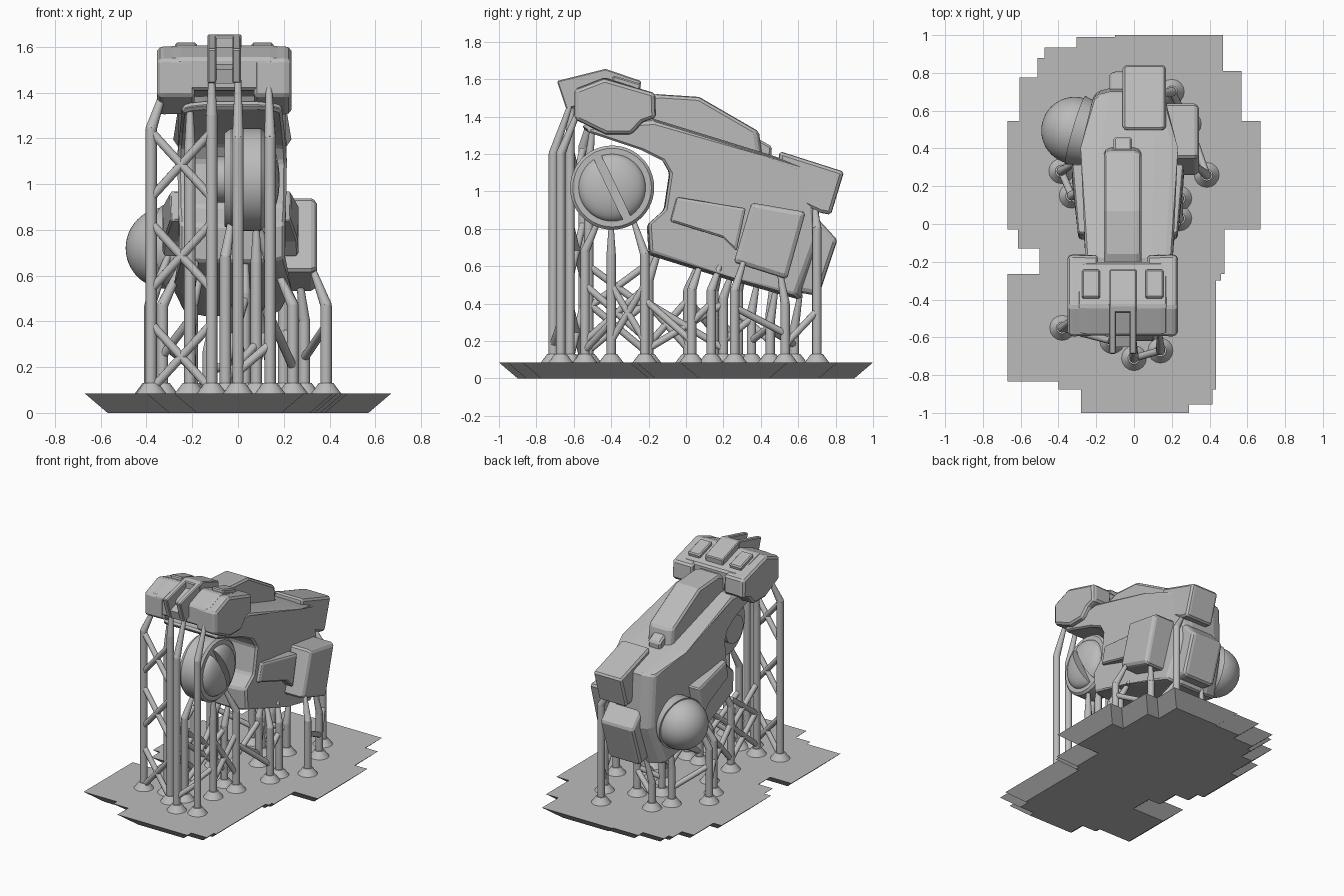
import bpy, bmesh, math
from mathutils import Vector, Matrix

cube = bpy.data.objects.get("Cube")
if cube:
    bpy.data.objects.remove(cube)

grey = bpy.data.materials.new("plain_grey")
grey.use_nodes = True
COL = (0.5, 0.5, 0.5, 1)
grey.diffuse_color = COL
grey.node_tree.nodes["Principled BSDF"].inputs["Base Color"].default_value = COL


def finish(name, bm, bevel=0, smooth=False):
    bmesh.ops.recalc_face_normals(bm, faces=bm.faces)
    me = bpy.data.meshes.new(name)
    bm.to_mesh(me)
    bm.free()
    me.materials.append(grey)
    ob = bpy.data.objects.new(name, me)
    bpy.context.collection.objects.link(ob)
    if bevel:
        mod = ob.modifiers.new("bevel", "BEVEL")
        mod.width, mod.segments, mod.limit_method = bevel, 1, "ANGLE"
    if smooth:
        bpy.ops.object.select_all(action="DESELECT")
        ob.select_set(True)
        bpy.context.view_layer.objects.active = ob
        bpy.ops.object.shade_smooth_by_angle(angle=math.radians(40))
    return ob


def loft(bm, rings):
    """Skin a list of equal rings and cap both ends."""
    rows = [[bm.verts.new(p) for p in r] for r in rings]
    n = len(rows[0])
    for a, b in zip(rows, rows[1:]):
        for i in range(n):
            bm.faces.new((a[i], a[(i + 1) % n], b[(i + 1) % n], b[i]))
    bm.faces.new(rows[0])
    bm.faces.new(rows[-1][::-1])


def plan_width(y, table):
    """Width factor at y, read between (y, factor) pairs."""
    for (y0, f0), (y1, f1) in zip(table, table[1:]):
        if y <= y1:
            return f0 + (f1 - f0) * max(0, y - y0) / (y1 - y0)
    return table[-1][1]


def side_part(name, profile, layers, bevel=0.012, taper=((-1, 1), (1, 1)), mid=-.03):
    """Side profile (y, z) carried across layers of (x, scale), narrowed in plan."""
    cy = sum(p[0] for p in profile) / len(profile)
    cz = sum(p[1] for p in profile) / len(profile)
    bm = bmesh.new()
    loft(bm, [[(mid + (x - mid) * plan_width(y, taper), cy + (y - cy) * s, cz + (z - cz) * s)
               for y, z in profile] for x, s in layers])
    return finish(name, bm, bevel)


def tube(bm, a, b, r1, r2=None, sides=12):
    a, b = Vector(a), Vector(b)
    d = b - a
    m = Matrix.Translation((a + b) / 2) @ d.to_track_quat("Z", "Y").to_matrix().to_4x4()
    bmesh.ops.create_cone(bm, cap_ends=True, segments=sides, radius1=r1,
                          radius2=r1 if r2 is None else r2, depth=d.length, matrix=m)


# Raft of overlapping flared slabs: x0, x1, y0, y1
bm = bmesh.new()
for x0, x1, y0, y1 in ((-.28, .29, -1, 0), (-.28, .415, -.955, 0), (-.4, .435, -.875, 0),
                       (-.67, .435, -.835, -.265), (-.5, .46, -.3, .5), (-.5, .48, -.265, .5),
                       (-.615, .48, -.13, .5), (-.67, .67, -.03, .545), (-.605, .57, 0, .775),
                       (-.51, .57, .2, .81), (-.51, .47, .2, .88), (-.475, .47, .2, .935),
                       (-.305, .47, .3, .99), (-.1, .47, .3, 1)):
    loft(bm, [[(x0 + i, y0 + i, z), (x1 - i, y0 + i, z), (x1 - i, y1 - i, z), (x0 + i, y1 - i, z)]
              for z, i in ((0, .1), (.085, 0))])
finish("raft", bm)

# Main hull, narrow at the prow and the stern
PLAN = ((-.6, .8), (-.15, .86), (.25, 1), (.45, 1), (.72, .68))
side_part("hull", [(-.55, 1.36), (-.18, 1.39), (.42, 1.205), (.7, 1.115), (.72, .72), (.61, .42),
                   (.25, .52), (-.2, .66), (-.21, .82), (-.12, .9), (-.09, 1.1), (-.13, 1.17),
                   (-.25, 1.23), (-.55, 1.33)],
          [(-.295, .95), (-.25, .98), (-.17, 1), (.11, 1), (.2, .98), (.245, .95)], .012, PLAN)
side_part("spine", [(-.24, 1.49), (-.16, 1.52), (.07, 1.505), (.39, 1.32), (.41, 1.17), (-.24, 1.35)],
          [(-.16, .94), (-.13, 1), (.01, 1), (.04, .94)])
side_part("spine_nub", [(.37, 1.29), (.46, 1.24), (.45, 1.13), (.37, 1.16)], [(-.11, 1), (-.01, 1)])
side_part("rear_upper_box", [(.5, 1.215), (.845, 1.105), (.775, .875), (.72, .885), (.48, 1)],
          [(-.06, .96), (-.035, 1), (.145, 1), (.17, .96)])
side_part("rear_lower_box", [(.6, .82), (.7, .86), (.81, .74), (.71, .44), (.6, .46)],
          [(-.13, .92), (-.1, 1), (.11, 1), (.14, .92)])

# Arms on both flanks, with a large box on the left one
arm = [(-.05, .97), (.32, .91), (.27, .68), (.2, .75), (-.085, .84)]
side_part("left_arm", arm, [(.12, 1), (.25, 1), (.265, .95)], .008, PLAN)
side_part("right_arm", arm, [(-.33, .95), (-.315, 1), (-.15, 1)], .008, PLAN)
side_part("left_arm_box", [(.35, .94), (.64, .89), (.54, .53), (.255, .62)],
          [(.15, 1), (.32, 1), (.345, .93)])

# Head with cheeks, brow pads and a forked crest
side_part("head", [(-.59, 1.55), (-.435, 1.61), (-.2, 1.535), (-.2, 1.4), (-.23, 1.38),
                   (-.3, 1.39), (-.45, 1.4), (-.59, 1.41)],
          [(-.3, .97), (-.25, 1), (.14, 1), (.18, .97)])
cheek = [(-.595, 1.545), (-.44, 1.605), (-.165, 1.525), (-.16, 1.395), (-.23, 1.37), (-.29, 1.305),
         (-.43, 1.305), (-.595, 1.385)]
mid = -.06
for side, s in (("left", 1), ("right", -1)):
    side_part(side + "_cheek", cheek, [(mid + s * .13, .98), (mid + s * .265, 1), (mid + s * .293, .95)])
    side_part(side + "_brow_pad", [(-.39, 1.62), (-.24, 1.575), (-.25, 1.53), (-.4, 1.57)],
              [(mid + s * .12, 1), (mid + s * .215, 1)], .008)
    side_part(side + "_crest_prong", [(-.69, 1.59), (-.43, 1.655), (-.4, 1.5), (-.64, 1.44)],
              [(mid + s * .035, 1), (mid + s * .073, 1)], .006)
side_part("crest_back", [(-.47, 1.645), (-.43, 1.655), (-.24, 1.59), (-.25, 1.5), (-.47, 1.48)],
          [(-.13, 1), (.015, 1)], .006)
side_part("crest_floor", [(-.65, 1.5), (-.46, 1.57), (-.42, 1.46), (-.635, 1.44)],
          [(-.1, 1), (-.02, 1)], 0)

# Drum beside the chest, with a shallow dome cut in two by a slanted slot
WY, WZ = -.395, 1.02
bm = bmesh.new()
for x1, x2, r1, r2 in ((-.058, -.03, .205, .225), (-.03, .1, .225, .225), (.1, .115, .225, .21),
                       (-.12, -.05, .1, .1)):
    tube(bm, (x1, WY, WZ), (x2, WY, WZ), r1, r2, 48)
finish("drum", bm, 0, True)
for name, s in (("front_dome_half", -1), ("rear_dome_half", 1)):
    bm = bmesh.new()
    bmesh.ops.create_uvsphere(bm, u_segments=40, v_segments=20, radius=.18,
                              matrix=Matrix.Diagonal((.4, 1, 1, 1)))
    n = Vector((0, math.cos(.45), math.sin(.45))) * s
    cut = bmesh.ops.bisect_plane(bm, geom=bm.verts[:] + bm.edges[:] + bm.faces[:],
                                 plane_co=n * .022, plane_no=n, clear_inner=True)
    bmesh.ops.holes_fill(bm, edges=[e for e in cut["geom_cut"] if isinstance(e, bmesh.types.BMEdge)])
    bmesh.ops.translate(bm, verts=bm.verts, vec=(.11, WY, WZ))
    finish(name, bm, 0, True)

# Ball and collar on the right flank
bm = bmesh.new()
bmesh.ops.create_uvsphere(bm, u_segments=48, v_segments=24, radius=.178,
                          matrix=Matrix.Translation((-.313, .495, .72)))
finish("ball", bm, 0, True)
bm = bmesh.new()
tube(bm, (-.2, .465, .73), (-.31, .497, .72), .165, .188, 48)
finish("ball_collar", bm, 0, True)

# Support posts: foot x, y, bend height, then the tip
posts = [(-.38, -.55, 1.24, -.32, -.5, 1.42), (-.115, -.62, 1.3, -.115, -.61, 1.46),
         (0, -.71, 1.2, 0, -.62, 1.46), (.14, -.67, 1.2, .135, -.58, 1.42),
         (-.21, -.52, 1.15, -.21, -.5, 1.34), (.08, -.4, .66, .08, -.4, .81),
         (-.055, -.54, .68, -.03, -.47, .84), (-.21, -.22, .55, -.18, -.16, .7),
         (.14, -.22, .66, .08, -.28, .84), (.24, .03, .47, .17, .08, .62),
         (-.2, .01, .47, -.16, .07, .62), (.24, .135, .47, .19, .18, .6),
         (.03, .2, .43, .03, .24, .55), (.385, .26, .47, .325, .31, .63),
         (-.385, .28, .47, -.3, .33, .7), (-.33, .15, .47, -.24, .2, .66),
         (-.05, .35, .35, -.05, .38, .51), (.08, .45, .3, .08, .48, .48),
         (.29, .53, .4, .27, .5, .58), (-.13, .58, .27, -.1, .61, .45),
         (.2, .7, .8, .14, .69, .91), (-.2, .45, .34, -.2, .47, .56),
         (.03, -.2, .52, .03, -.14, .7)]
bm, feet = bmesh.new(), bmesh.new()
for x, y, zb, *tip in posts:
    tube(feet, (x, y, .08), (x, y, .13), .07, .032, 16)
    tube(bm, (x, y, .1), (x, y, zb), .025)
    tube(bm, (x, y, zb), tip, .025, .014)
    bmesh.ops.create_icosphere(bm, subdivisions=2, radius=.025, matrix=Matrix.Translation((x, y, zb)))
finish("support_posts", bm, 0, True)
finish("support_feet", feet, 0, True)

# Braces between neighbouring posts: post, post, height on each
crosses = [(0, 1, .1, .39), (0, 1, .54, .83), (0, 1, .94, 1.23), (4, 7, .15, .4), (4, 7, .38, .6),
           (6, 22, .2, .5), (5, 8, .2, .5), (7, 10, .16, .42), (22, 12, .16, .4)]
singles = [(9, 11, .3, .4), (13, 18, .38, .24), (14, 15, .2, .34), (16, 17, .2, .28),
           (17, 19, .26, .18), (18, 20, .18, .36), (12, 16, .2, .32),
           (8, 9, .42, .2), (15, 10, .25, .42), (14, 21, .35, .2), (2, 3, .18, .3), (6, 5, .15, .3)]
bm = bmesh.new()
for i, j, zi, zj in singles + crosses + [(i, j, high, low) for i, j, low, high in crosses]:
    tube(bm, (*posts[i][:2], zi), (*posts[j][:2], zj), .019)
finish("braces", bm, 0, True)
